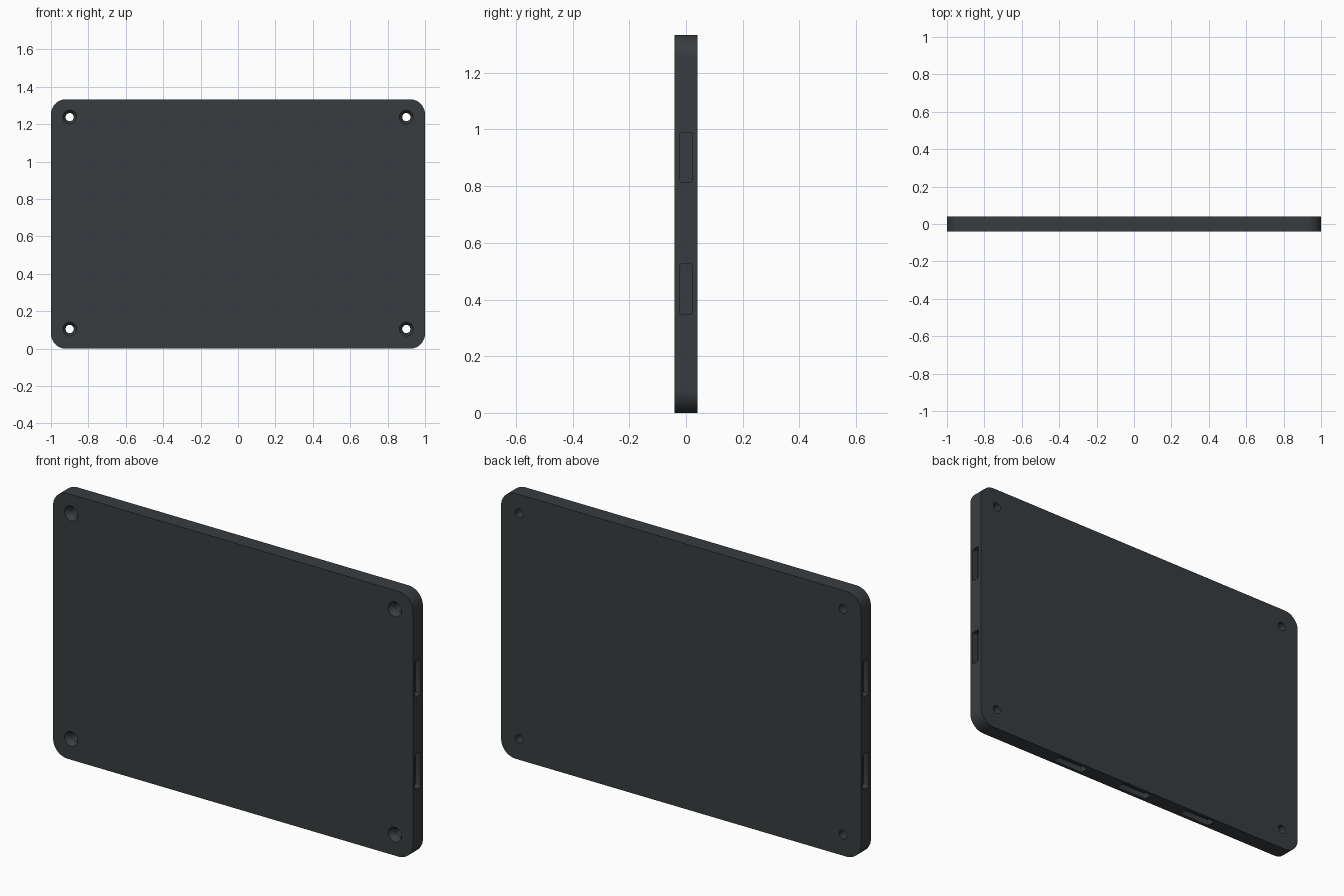
import bpy, bmesh
from math import pi, sin, cos
from mathutils import Matrix, Vector

if "Cube" in bpy.data.objects:
    bpy.data.objects.remove(bpy.data.objects["Cube"])

W, H, T = 1.0, 1.333, 0.04      # half width, height, half thickness
R = 0.08                        # corner radius


def make_object(name, bm):
    bmesh.ops.recalc_face_normals(bm, faces=bm.faces)
    mesh = bpy.data.meshes.new(name)
    bm.to_mesh(mesh)
    bm.free()
    obj = bpy.data.objects.new(name, mesh)
    bpy.context.collection.objects.link(obj)
    return obj


def rounded_slab(bm, center, hx, hz, hy, r, seg, rot=Matrix()):
    """Rounded rectangle in XZ, extruded along Y, then rotated and placed."""
    loop = []
    for i, (sx, sz) in enumerate([(1, 1), (-1, 1), (-1, -1), (1, -1)]):
        for k in range(seg + 1):
            a = (i + k / seg) * pi / 2
            loop.append((sx * (hx - r) + r * cos(a), sz * (hz - r) + r * sin(a)))
    place = Matrix.Translation(center) @ rot
    rings = [[bm.verts.new(place @ Vector((x, y, z))) for x, z in loop] for y in (-hy, hy)]
    caps = [bm.faces.new(ring) for ring in rings]
    n = len(loop)
    for i in range(n):
        j = (i + 1) % n
        bm.faces.new((rings[0][i], rings[0][j], rings[1][j], rings[1][i]))
    return caps


def turned(bm, x, z, profile, seg=32):
    """Closed solid of revolution about a Y-parallel axis; profile is (radius, y)."""
    rings = [[bm.verts.new((x + r * cos(2 * pi * k / seg), y, z + r * sin(2 * pi * k / seg)))
              for k in range(seg)] for r, y in profile]
    for a, b in zip(rings, rings[1:]):
        for k in range(seg):
            m = (k + 1) % seg
            bm.faces.new((a[k], a[m], b[m], b[k]))
    bm.faces.new(rings[0])
    bm.faces.new(rings[-1])


# Plate with softened rims
bm = bmesh.new()
caps = rounded_slab(bm, (0, 0, H / 2), W, H / 2, T, R, 12)
rims = list({e for f in caps for e in f.edges})
bmesh.ops.bevel(bm, geom=rims, offset=0.006, segments=2, profile=0.5, affect='EDGES')
plate = make_object("cover_plate", bm)

# Cutters: countersunk screw holes, then slots in both sides and the bottom
bm = bmesh.new()
for x in (-0.9, 0.9):
    for z in (0.105, 1.238):
        turned(bm, x, z, [(0.037, -0.06), (0.037, -T + 0.002), (0.022, -0.015), (0.022, 0.06)])
DEPTH, LEN, SLOT = 0.03, 0.0875, 0.023
turn_side = Matrix.Rotation(pi / 2, 4, 'Z')
turn_down = turn_side @ Matrix.Rotation(pi / 2, 4, 'X')
for side in (-1, 1):
    for z in (0.437, 0.902):
        rounded_slab(bm, (side * W, 0, z), SLOT, LEN, DEPTH, 0.006, 3, turn_side)
for x in (-0.4, 0, 0.4):
    rounded_slab(bm, (x, 0, 0), LEN, SLOT, DEPTH, 0.006, 3, Matrix.Rotation(pi / 2, 4, 'X'))
cutter = make_object("hole_and_slot_cutter", bm)
cutter.hide_render = True

mod = plate.modifiers.new("cut", 'BOOLEAN')
mod.operation = 'DIFFERENCE'
mod.solver = 'EXACT'
mod.object = cutter
bpy.context.view_layer.objects.active = plate
plate.select_set(True)
bpy.ops.object.modifier_apply(modifier=mod.name)
bpy.data.objects.remove(cutter)
bpy.ops.object.shade_smooth_by_angle(angle=pi / 6)

# Dark finish
mat = bpy.data.materials.new("dark_plastic")
mat.diffuse_color = (0.04, 0.046, 0.05, 1)
mat.use_nodes = True
mat.node_tree.nodes["Principled BSDF"].inputs["Base Color"].default_value = mat.diffuse_color
plate.data.materials.clear()
plate.data.materials.append(mat)
